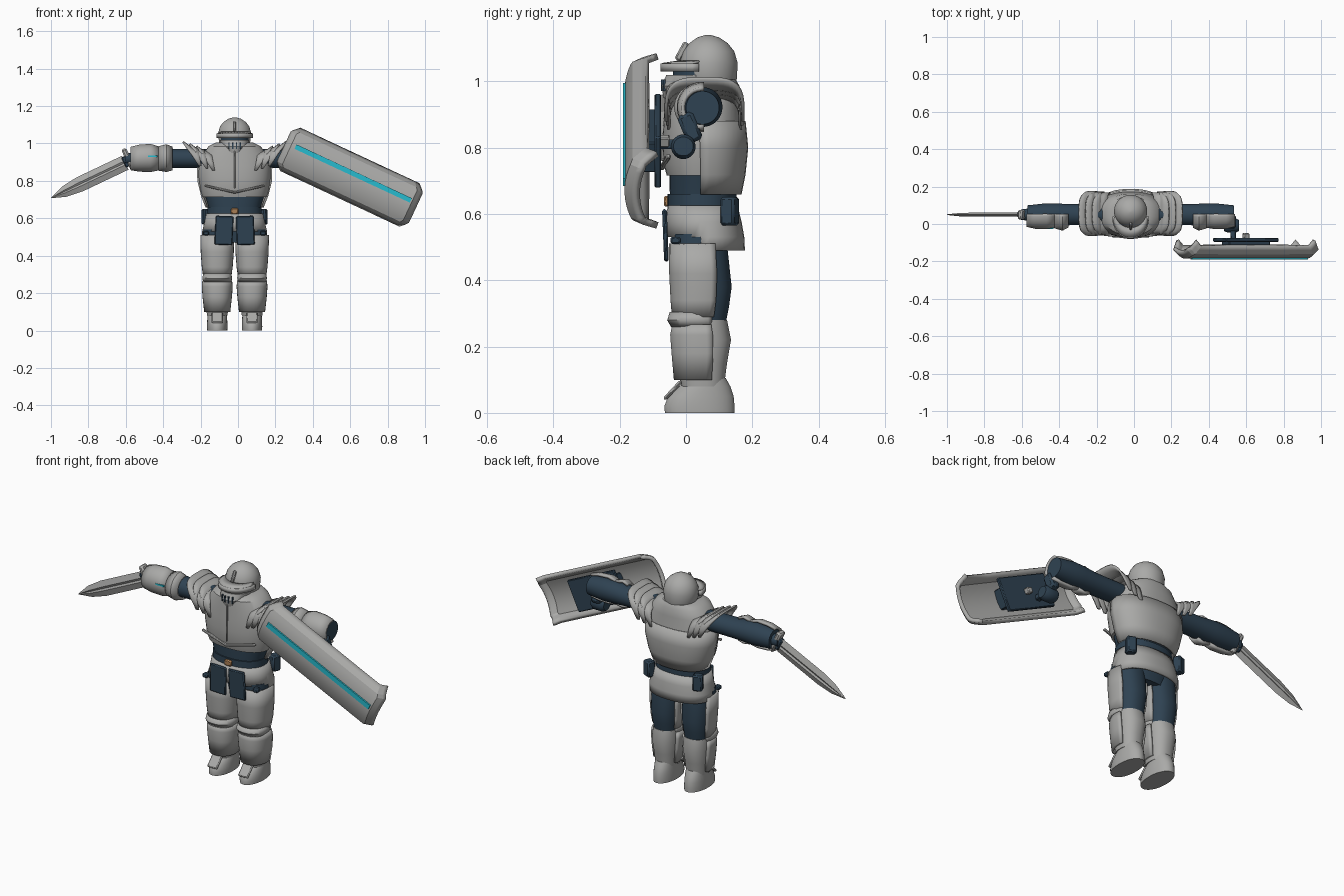
import bpy, bmesh, math
from mathutils import Matrix, Vector

if "Cube" in bpy.data.objects:
    bpy.data.objects.remove(bpy.data.objects["Cube"])

X0 = -0.018  # body centre line


def material(name, col):
    m = bpy.data.materials.new(name)
    m.diffuse_color = (*col, 1)
    m.use_nodes = True
    m.node_tree.nodes["Principled BSDF"].inputs["Base Color"].default_value = m.diffuse_color
    return m


GREY = material("armour_grey", (0.40, 0.40, 0.39))
NAVY = material("suit_navy", (0.028, 0.055, 0.085))
CYAN = material("glow_cyan", (0.02, 0.50, 0.62))
TAN = material("buckle_tan", (0.40, 0.21, 0.09))


def finish(name, bm, mat, angle=35, thick=0, bevel=0):
    bmesh.ops.recalc_face_normals(bm, faces=bm.faces[:])
    me = bpy.data.meshes.new(name)
    bm.to_mesh(me)
    bm.free()
    ob = bpy.data.objects.new(name, me)
    bpy.context.collection.objects.link(ob)
    me.materials.append(mat)
    if thick:
        s = ob.modifiers.new("thickness", 'SOLIDIFY')
        s.thickness, s.offset = thick, 0
    if bevel:
        b = ob.modifiers.new("bevel", 'BEVEL')
        b.width, b.segments = bevel, 1
    bpy.ops.object.select_all(action='DESELECT')
    ob.select_set(True)
    bpy.context.view_layer.objects.active = ob
    bpy.ops.object.shade_smooth_by_angle(angle=math.radians(angle))
    return ob


def loft(name, rings, mat, axis='z', sx=1, ox=0, n=32, p=2.3, keep=None, thick=0.012):
    """Rings are (t, centre, half width, low, high): rounded sections along an axis."""
    bm = bmesh.new()
    loops = []
    for t, c, w, lo, hi in rings:
        loop = []
        for i in range(n):
            a = 2 * math.pi * (i + 0.5) / n
            ca, sa = math.cos(a), math.sin(a)
            u = c + w * math.copysign(abs(ca) ** (2 / p), ca)
            v = (lo + hi) / 2 + (hi - lo) / 2 * math.copysign(abs(sa) ** (2 / p), sa)
            co = (u, v, t) if axis == 'z' else (t, u, v)
            loop.append(bm.verts.new((X0 + sx * (co[0] + ox), co[1], co[2])))
        loops.append(loop)
    for a, b in zip(loops, loops[1:]):
        for i in range(n):
            bm.faces.new((a[i], a[(i + 1) % n], b[(i + 1) % n], b[i]))
    if keep:
        bad = [f for f in bm.faces if not keep(f.calc_center_median())]
        bmesh.ops.delete(bm, geom=bad, context='FACES')
        return finish(name, bm, mat, thick=thick)
    bm.faces.new(loops[0])
    bm.faces.new(loops[-1])
    return finish(name, bm, mat)


def box(name, loc, size, mat, rot=(0, 0, 0), bevel=0.005):
    bm = bmesh.new()
    bmesh.ops.create_cube(bm, size=1, matrix=Matrix.Diagonal((*size, 1)))
    ob = finish(name, bm, mat, bevel=bevel)
    ob.location, ob.rotation_euler = loc, rot
    return ob


# Torso: suit, chest plate, back plate, belt, hips
loft("abdomen", [(.64, 0, .136, -.048, .14), (.68, 0, .146, -.05, .15), (.76, 0, .172, -.05, .16)], NAVY)
loft("chest_plate", [(.715, 0, .172, -.058, .16), (.75, 0, .182, -.068, .174), (.82, 0, .193, -.072, .18),
                     (.88, 0, .192, -.068, .172), (.94, 0, .172, -.064, .165), (.985, 0, .14, -.06, .162),
                     (1.005, 0, .10, -.04, .15)], GREY, n=40)
loft("back_plate", [(.66, 0, .15, -.05, .162), (.72, 0, .174, -.06, .174), (.80, 0, .194, -.07, .182),
                    (.88, 0, .196, -.07, .174)], GREY, n=40, keep=lambda c: c.y > .05)
box("chest_ridge", (X0, -.07, .86), (.008, .012, .2), GREY, bevel=.003)
for s in (-1, 1):
    box("chest_lower_trim", (X0 + s * .078, -.063, .756), (.17, .016, .012), GREY,
        (0, -s * .22, s * .13), bevel=.004)
loft("belt", [(.622, 0, .145, -.056, .152), (.66, 0, .145, -.056, .152)], NAVY)
box("buckle", (X0, -.057, .638), (.04, .02, .032), TAN)
loft("hips", [(.47, 0, .13, -.02, .12), (.63, 0, .138, -.045, .145)], NAVY)
loft("skirt", [(.49, 0, .168, -.056, .172), (.53, 0, .168, -.056, .17), (.575, 0, .157, -.054, .162),
               (.624, 0, .146, -.05, .15)], GREY, n=40,
     keep=lambda c: c.z > .53 or c.y > .05)

# Head: helmet dome, dark face, lower mask, brim
loft("helmet", [(.97, 0, .07, -.0, .145), (1.01, 0, .084, -.016, .154), (1.055, 0, .089, -.02, .156),
                (1.09, 0, .079, -.008, .146), (1.115, 0, .06, .01, .126), (1.132, 0, .034, .034, .1),
                (1.14, 0, .006, .06, .072)], GREY, p=2)
loft("face", [(1.0, 0, .074, -.04, .1), (1.045, 0, .074, -.04, .1)], NAVY, p=2)
loft("mask", [(.95, 0, .05, -.068, .08), (.985, 0, .074, -.075, .09), (1.018, 0, .078, -.06, .09)], GREY, p=2)
loft("brim", [(1.03, 0, .092, -.072, .13), (1.054, 0, .092, -.072, .13)], GREY, p=2,
     keep=lambda c: c.y < .035)
loft("brim_top", [(1.052, 0, .092, -.072, .13), (1.06, 0, .08, -.02, .13)], GREY, p=2,
     keep=lambda c: c.y < .035, thick=.006)
box("helmet_crest", (X0, -.012, 1.09), (.014, .02, .06), GREY, (-.5, 0, 0))
for k in (-1.5, -.5, .5, 1.5):
    box("mask_slot", (X0 + k * .02, -.072 + .003 * k * k, .988), (.007, .008, .034), NAVY, bevel=0)


def shoulder_layer(s, i):
    """Arched strip over the arm, leaning outward at the top."""
    bm = bmesh.new()
    n, rows = 20, []
    for k in range(n + 1):
        t = math.pi * k / n
        h = abs(math.sin(t)) ** .45
        y = .056 + (.108 + .004 * i) * math.copysign(abs(math.cos(t)) ** .6, math.cos(t))
        row = []
        for j in range(4):
            q = j / 3
            x = .105 + .036 * i + h * (.02 + .065 * q) + .014 * q
            z = .855 + .012 * i + h * (.095 + .035 * q * q)
            row.append(bm.verts.new((X0 + s * x, y, z)))
        rows.append(row)
    for a, b in zip(rows, rows[1:]):
        for j in range(3):
            bm.faces.new((a[j], a[j + 1], b[j + 1], b[j]))
    finish("shoulder_plate", bm, GREY, thick=.01)


for s in (-1, 1):
    # Shoulder plates and arm
    for i in range(3):
        shoulder_layer(s, i)
    loft("arm", [(.14, .05, .055, .87, .97), (.33, .05, .057, .868, .972), (.40, .05, .06, .865, .98),
                 (.46, .05, .06, .862, .982), (.552, .05, .05, .87, .97)], NAVY, 'x', s, p=2)
    loft("elbow_guard", [(.335, .048, .062, .862, .978), (.365, .046, .076, .853, .99),
                         (.405, .048, .066, .86, .98)], GREY, 'x', s, p=2, keep=lambda c: c.y < .055)
    loft("forearm_guard", [(.405, .048, .062, .862, .978), (.45, .048, .07, .853, .992),
                           (.51, .048, .068, .855, .988), (.556, .048, .057, .863, .976)],
         GREY, 'x', s, p=2, keep=lambda c: c.y < .06)

    # Leg: suit, thigh plate, knee, shin, boot
    g = .093
    loft("thigh", [(.26, 0, .062, -.03, .118), (.32, 0, .07, -.035, .13), (.38, 0, .075, -.036, .138),
                   (.5, 0, .078, -.038, .125), (.54, 0, .075, -.038, .12)], NAVY, sx=s, ox=g)
    loft("thigh_plate", [(.29, 0, .07, -.037, .12), (.34, 0, .077, -.041, .13), (.42, 0, .083, -.045, .135),
                         (.51, 0, .085, -.045, .128)], GREY, sx=s, ox=g, keep=lambda c: c.y < .085)
    loft("knee_guard", [(.262, 0, .07, -.04, .1), (.28, 0, .074, -.051, .1), (.302, 0, .07, -.044, .1)],
         GREY, sx=s, ox=g, keep=lambda c: c.y < .08)
    loft("shin", [(.08, 0, .055, -.015, .115), (.15, 0, .062, -.028, .124), (.22, 0, .07, -.035, .136),
                  (.28, 0, .068, -.034, .124)], GREY, sx=s, ox=g)
    loft("shin_plate", [(.1, 0, .064, -.031, .13), (.18, 0, .073, -.038, .14), (.235, 0, .077, -.042, .14),
                        (.266, 0, .074, -.036, .13)], GREY, sx=s, ox=g, keep=lambda c: c.y < .082)
    loft("boot", [(0, 0, .054, -.064, .147), (.02, 0, .055, -.066, .147), (.05, 0, .054, -.054, .144),
                  (.08, 0, .052, -.02, .134), (.105, 0, .05, .01, .12)], GREY, sx=s, ox=g, p=2.1)
    box("toe_plate", (X0 + s * g, -.04, .068), (.06, .012, .075), GREY, (-.75, 0, 0))

    # Front tabs, pouches, hip clips
    box("front_tab", (X0 + s * .057, -.062, .535), (.096, .014, .155), NAVY, (.04, -s * .04, 0))
    box("pouch", (X0 + s * .147, .132, .608), (.05, .045, .085), NAVY, (0, 0, -s * .4), bevel=.007)
    box("hip_clip", (X0 + s * .152, -.032, .52), (.03, .03, .022), NAVY)

# Sword: grip, guard and blade of diamond sections
box("wrist_mark", (-.455, -.024, .932), (.05, .008, .008), CYAN, bevel=0)
tilt = -math.atan2(.19, .40)
loft("sword_hand", [(.53, .05, .035, .885, .955), (.585, .05, .028, .89, .945)], NAVY, 'x', -1, p=2)
box("sword_guard", (-.585, .05, .915), (.028, .05, .125), GREY, (0, tilt, 0), .008)
box("sword_socket", (-.598, .05, .904), (.03, .035, .06), NAVY, (0, tilt, 0))
bm = bmesh.new()
d = Vector((-.40, 0, -.19)).normalized()
w = Vector((-d.z, 0, d.x))
base, prev = Vector((-.603, .05, .897)), None
for t, h, k in ((0, .041, .011), (.27, .041, .011), (.36, .03, .009), (.438, .002, .002)):
    pts = [(h, 0), (h * .25, k), (0, k * .5), (-h * .25, k), (-h, 0), (-h * .25, -k), (0, -k * .5), (h * .25, -k)]
    ring = [bm.verts.new(base + d * t + w * a + Vector((0, b, 0))) for a, b in pts]
    if prev:
        for i in range(8):
            bm.faces.new((prev[i], prev[(i + 1) % 8], ring[(i + 1) % 8], ring[i]))
    else:
        bm.faces.new(ring)
    prev = ring
bm.faces.new(prev)
finish("sword_blade", bm, GREY, angle=10)

# Shield: curved shell with folded rim and clipped corners
ang = math.radians(25)
U, V = Vector((math.cos(ang), 0, -math.sin(ang))), Vector((math.sin(ang), 0, math.cos(ang)))
centre = Vector((.598, 0, .82))
bm = bmesh.new()
us = (-1, -.965, -.92, -.5, 0, .5, .92, .965, 1)
vs = [i / 10 for i in range(-10, 11)]
grid = []
for v in vs:
    half = .383 - .035 * max(0, (abs(v) - .72) / .28)
    row = []
    for u in us:
        y = -.176 + .034 * v * v + .026 * max(0, (abs(v) - .8) / .2) + .03 * max(0, (abs(u) - .92) / .08)
        row.append(bm.verts.new(centre + U * (u * half) + V * (v * .119) + Vector((0, y, 0))))
    grid.append(row)
for a, b in zip(grid, grid[1:]):
    for j in range(len(us) - 1):
        bm.faces.new((a[j], a[j + 1], b[j + 1], b[j]))
finish("shield", bm, GREY, angle=18, thick=.02)


def on_shield(name, u, v, y, size, mat, bevel=0.004):
    c = centre + U * u + V * v
    return box(name, (c.x, y, c.z), size, mat, (0, ang, 0), bevel)


on_shield("shield_stripe", .008, .025, -.186, (.68, .009, .026), CYAN, 0)
on_shield("shield_back_plate", 0, 0, -.085, (.31, .02, .17), NAVY)
on_shield("shield_mount", 0, 0, -.13, (.24, .09, .1), NAVY)
on_shield("shield_knob", 0, 0, -.064, (.03, .03, .03), GREY)

# Shield hand
loft("shield_fist", [(.50, -.008, .03, .775, .835), (.515, -.008, .037, .765, .84),
                     (.565, -.008, .037, .765, .84), (.58, -.008, .03, .775, .832)], NAVY, 'x', p=2, n=20)
box("shield_wrist", (.52, .012, .86), (.05, .05, .09), NAVY, (.4, 0, 0), .01)
box("shield_grip", (.53, -.05, .81), (.03, .06, .03), NAVY)
